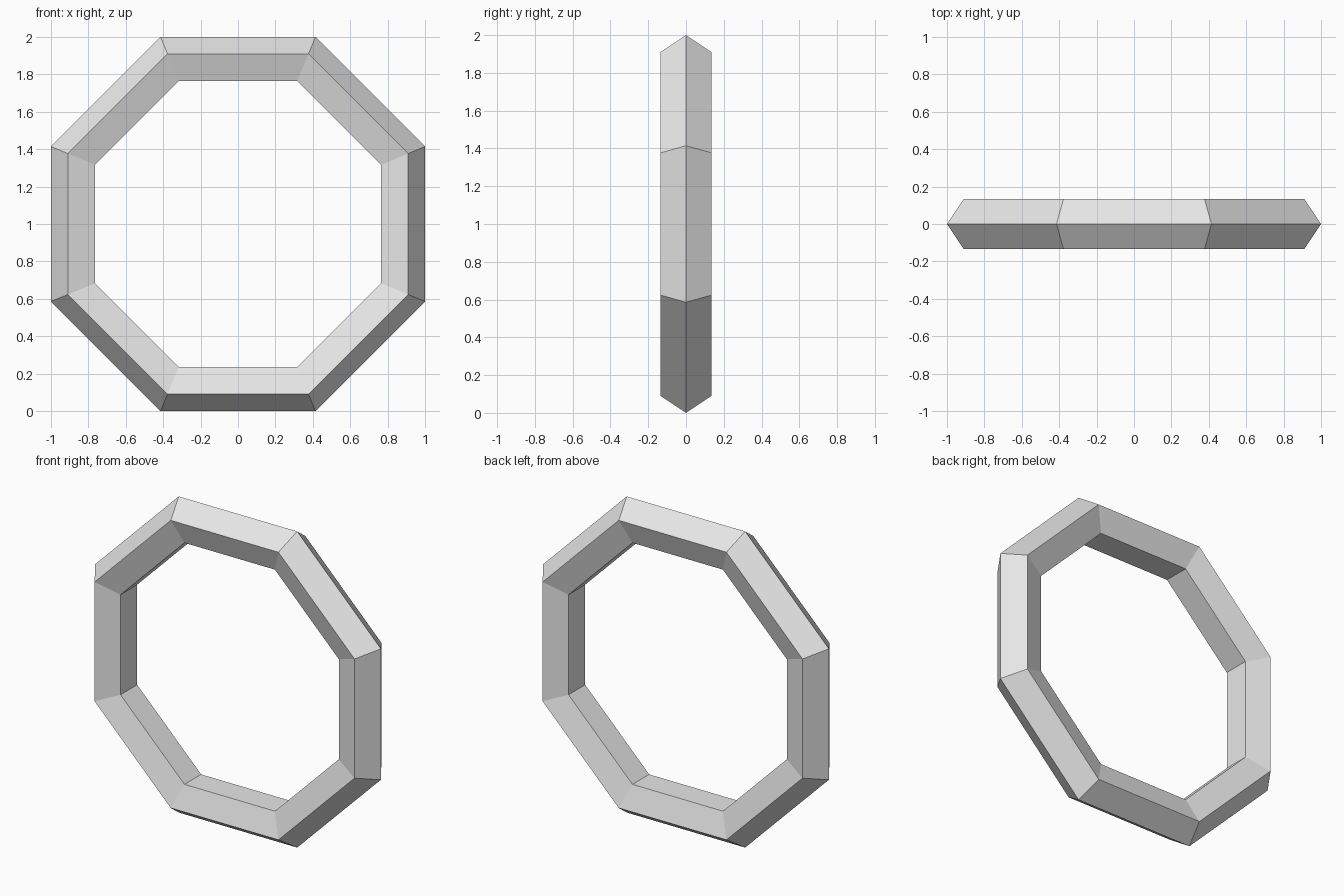
import bpy
from math import cos, pi, radians
from mathutils import Matrix

if "Cube" in bpy.data.objects:
    bpy.data.objects.remove(bpy.data.objects["Cube"])

# Eight-sided ring with a five-sided section, point of the section facing outward
SIDES, SECTION = 8, 5
outer = 1 / cos(pi / SIDES)          # corner radius, so the flats sit 1 unit out
major = outer / 1.15
minor = major * 0.15

bpy.ops.mesh.primitive_torus_add(
    major_segments=SIDES, minor_segments=SECTION,
    major_radius=major, minor_radius=minor)
ring = bpy.context.object
ring.name = "octagonal_ring"

# Turn a flat side to the bottom, stand the ring upright and rest it on the ground
ring.data.transform(
    Matrix.Translation((0, 0, 1))
    @ Matrix.Rotation(radians(90), 4, 'X')
    @ Matrix.Rotation(pi / SIDES, 4, 'Z'))
for face in ring.data.polygons:
    face.use_smooth = False

# Plain light grey
grey = bpy.data.materials.new("light_grey")
grey.diffuse_color = (0.8, 0.8, 0.8, 1)
grey.use_nodes = True
grey.node_tree.nodes["Principled BSDF"].inputs["Base Color"].default_value = grey.diffuse_color
ring.data.materials.append(grey)
